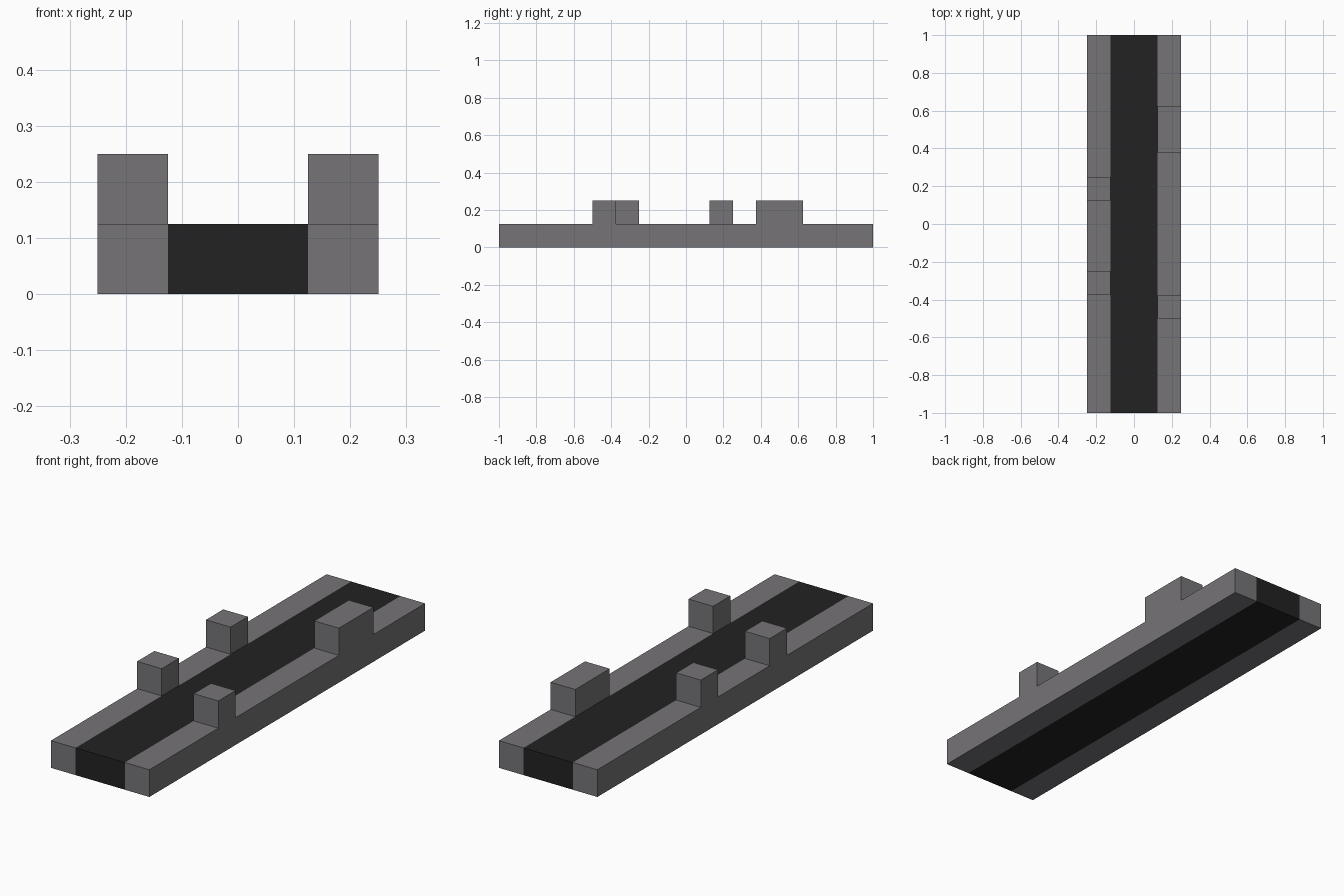
import bpy
import bmesh

cube = bpy.data.objects.get("Cube")
if cube:
    bpy.data.objects.remove(cube, do_unlink=True)

UNIT = 0.125       # grid step all parts snap to
HALF_LENGTH = 1.0


def make_material(name, color):
    mat = bpy.data.materials.new(name)
    mat.use_nodes = True
    mat.diffuse_color = color
    bsdf = next(n for n in mat.node_tree.nodes if n.type == "BSDF_PRINCIPLED")
    bsdf.inputs["Base Color"].default_value = color
    bsdf.inputs["Roughness"].default_value = 0.9
    return mat


def extrude_profile(name, profile, x_min, x_max, mat):
    """Extrude a (y, z) side profile along x into a solid."""
    bm = bmesh.new()
    face = bm.faces.new([bm.verts.new((x_min, y, z)) for y, z in profile])
    result = bmesh.ops.extrude_face_region(bm, geom=[face])
    verts = [g for g in result["geom"] if isinstance(g, bmesh.types.BMVert)]
    bmesh.ops.translate(bm, verts=verts, vec=(x_max - x_min, 0, 0))
    bmesh.ops.recalc_face_normals(bm, faces=bm.faces)
    mesh = bpy.data.meshes.new(name)
    bm.to_mesh(mesh)
    bm.free()
    mesh.materials.append(mat)
    obj = bpy.data.objects.new(name, mesh)
    bpy.context.collection.objects.link(obj)
    return obj


def stepped_profile(blocks):
    """Side outline of a strip with raised blocks given as (start, end) in y."""
    points = [(-HALF_LENGTH, 0), (-HALF_LENGTH, UNIT)]
    for start, end in blocks:
        points += [(start, UNIT), (start, 2 * UNIT), (end, 2 * UNIT), (end, UNIT)]
    return points + [(HALF_LENGTH, UNIT), (HALF_LENGTH, 0)]


stone = make_material("stone_grey", (0.181, 0.174, 0.184, 1))
asphalt = make_material("dark_asphalt", (0.016, 0.016, 0.016, 1))

# Dark central strip
extrude_profile("center_strip", stepped_profile([]), -UNIT, UNIT, asphalt)

# Side curbs with raised blocks
extrude_profile("left_curb", stepped_profile([(-0.5, -0.375), (0.375, 0.625)]),
                UNIT, 2 * UNIT, stone)
extrude_profile("right_curb", stepped_profile([(-0.375, -0.25), (0.125, 0.25)]),
                -2 * UNIT, -UNIT, stone)
